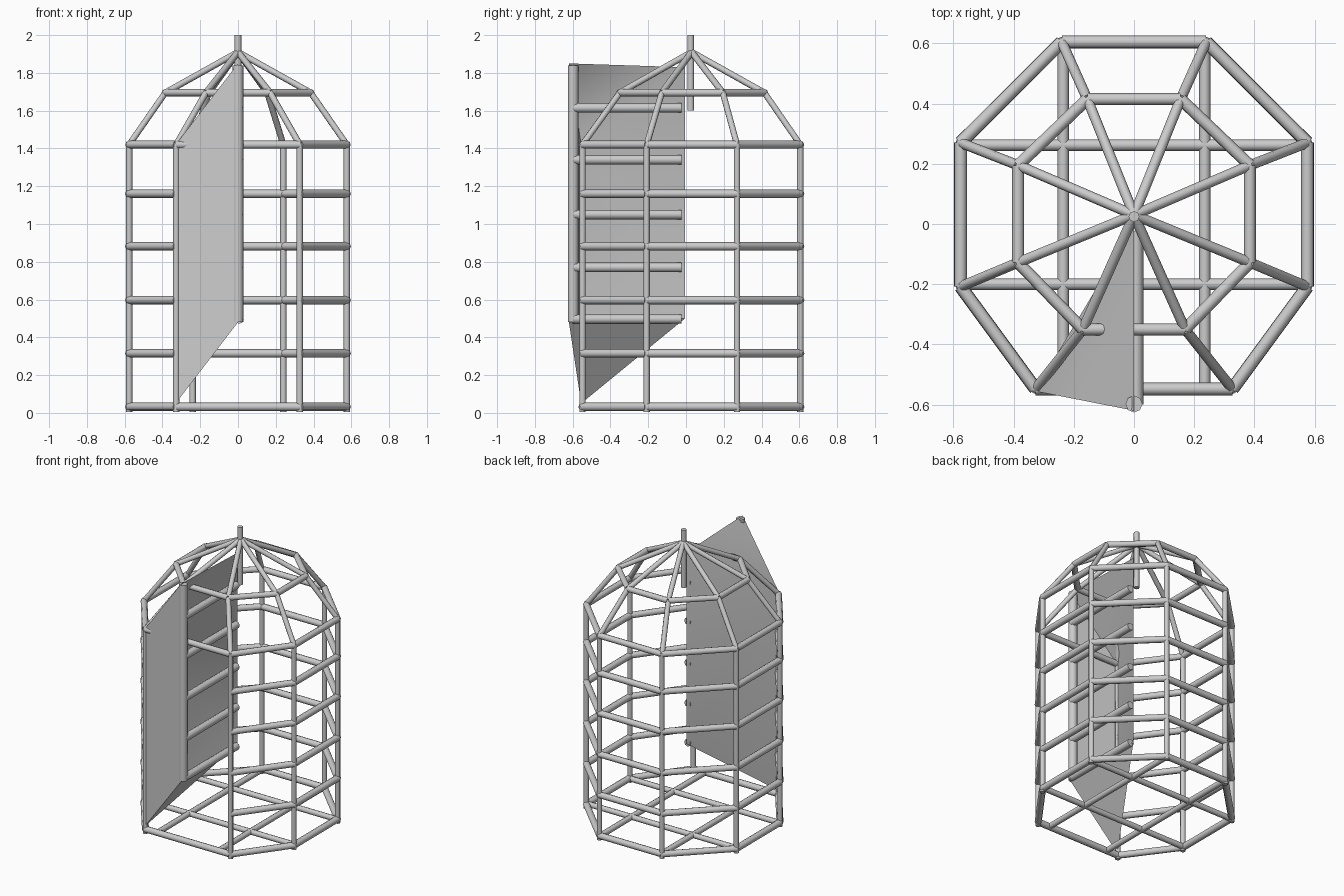
import bpy, bmesh, math
from mathutils import Vector

if "Cube" in bpy.data.objects:
    bpy.data.objects.remove(bpy.data.objects["Cube"])

SIDES = 8


def finish(name, bm):
    me = bpy.data.meshes.new(name)
    bm.to_mesh(me)
    bm.free()
    ob = bpy.data.objects.new(name, me)
    bpy.context.collection.objects.link(ob)
    bpy.ops.object.select_all(action='DESELECT')
    ob.select_set(True)
    bpy.context.view_layer.objects.active = ob
    bpy.ops.object.shade_smooth_by_angle(angle=math.radians(50))
    return ob


def add_bar(bm, a, b, r):
    a, b = Vector(a), Vector(b)
    d = b - a
    m = d.to_track_quat('Z', 'Y').to_matrix().to_4x4()
    m.translation = (a + b) / 2
    bmesh.ops.create_cone(bm, cap_ends=True, segments=SIDES, radius1=r,
                          radius2=r, depth=d.length, matrix=m)


def bars(name, pairs, r):
    bm = bmesh.new()
    for a, b in pairs:
        add_bar(bm, a, b, r)
    return finish(name, bm)


def mirrored(half):
    # right-hand points from back to front, then the left-hand copies
    return half + [(-x, y) for x, y in reversed(half)]


def ring(points, z, skip_front=False):
    n = len(points)
    return [((*points[i], z), (*points[(i + 1) % n], z))
            for i in range(n) if not (skip_front and i == n // 2 - 1)]


outer = mirrored([(0.24, 0.605), (0.576, 0.27), (0.576, -0.208), (0.327, -0.548)])
inner = mirrored([(0.155, 0.415), (0.385, 0.195), (0.385, -0.128), (0.17, -0.35)])
apex = (0, 0.03, 1.91)

# Cage wall: uprights and horizontal hoops, open at the front for the door
bars("cage_upright", [((x, y, 0.005), (x, y, 1.43)) for x, y in outer], 0.017)
bars("base_hoop", ring(outer, 0.032), 0.022)
for i, z in enumerate((0.315, 0.597, 0.882, 1.16)):
    bars(f"wall_hoop_{i + 1}", ring(outer, z, True), 0.022)
bars("shoulder_hoop", ring(outer, 1.42), 0.021)

# Floor grid
bars("floor_bar", [((x, 0.605, 0.032), (x, -0.548, 0.032)) for x in (-0.235, 0.235)]
     + [((-0.576, y, 0.032), (0.576, y, 0.032)) for y in (0.262, -0.2)], 0.019)

# Domed roof: hoop, lower ribs, upper ribs meeting at the top
bars("roof_hoop", ring(inner, 1.695), 0.02)
bars("roof_rib", [((*o, 1.42), (*i, 1.695)) for o, i in zip(outer, inner)]
     + [((*i, 1.695), apex) for i in inner], 0.017)

# Hanging pin
bars("hanging_pin", [((0, 0.025, 1.6), (0, 0.025, 2.0))], 0.018)

# Door frame: upright and five rungs, swung open
bars("door_upright", [((0, -0.598, 0.48), (0, -0.598, 1.84))], 0.028)
bars("door_rung", [((0.006, -0.6, z), (0.006, -0.025, z))
                   for z in (0.497, 0.77, 1.05, 1.34, 1.615)], 0.025)

# Door panel: hinged wedge, open on the rung side
bm = bmesh.new()
low = [bm.verts.new(p) for p in ((-0.33, -0.555, 0.05), (0, -0.62, 0.48), (0, -0.005, 0.5))]
top = [bm.verts.new(p) for p in ((-0.33, -0.555, 1.42), (0, -0.62, 1.85), (0, -0.005, 1.83))]
bm.faces.new((low[0], low[1], top[1], top[0]))
bm.faces.new((low[2], low[0], top[0], top[2]))
bm.faces.new(top)
bm.faces.new(low[::-1])
finish("door_panel", bm)
